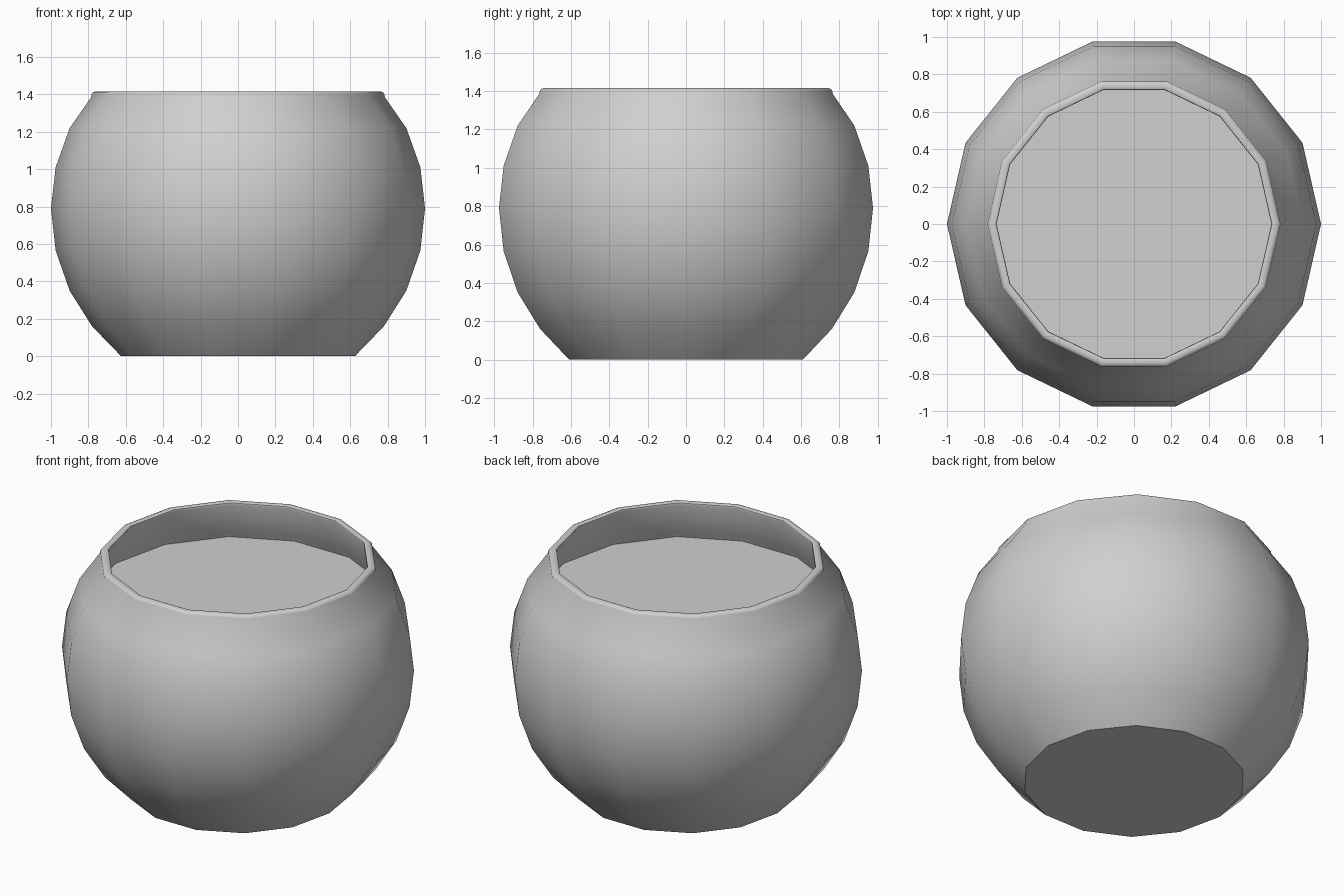
import bpy
import bmesh
import math
from mathutils import Vector

SIDES = 14
GREY = (0.627, 0.627, 0.627, 1)

cube = bpy.data.objects.get("Cube")
if cube:
    bpy.data.objects.remove(cube, do_unlink=True)

grey = bpy.data.materials.new("light grey")
grey.use_nodes = True
grey.diffuse_color = GREY
grey.node_tree.nodes["Principled BSDF"].inputs["Base Color"].default_value = GREY


def lathe(name, profile):
    """Revolve a (radius, height) profile around z into a faceted solid."""
    bm = bmesh.new()
    verts = [bm.verts.new((r, 0, z)) for r, z in profile]
    edges = [bm.edges.new(pair) for pair in zip(verts, verts[1:])]
    bmesh.ops.spin(bm, geom=verts + edges, cent=Vector(), axis=(0, 0, 1),
                   angle=math.tau, steps=SIDES)
    bmesh.ops.remove_doubles(bm, verts=bm.verts, dist=0.0005)
    bmesh.ops.recalc_face_normals(bm, faces=bm.faces)
    mesh = bpy.data.meshes.new(name)
    bm.to_mesh(mesh)
    bm.free()
    mesh.materials.append(grey)
    obj = bpy.data.objects.new(name, mesh)
    bpy.context.collection.objects.link(obj)
    bpy.ops.object.select_all(action='DESELECT')
    obj.select_set(True)
    bpy.context.view_layer.objects.active = obj
    bpy.ops.object.shade_smooth_by_angle(angle=math.radians(40))


# Round bowl: outer wall, rounded rim, inner wall
outer = [(0, 0), (0.625, 0), (0.78, 0.16), (0.9, 0.35), (0.975, 0.565),
         (1, 0.79), (0.975, 1.01), (0.9, 1.22)]
rim = [(0.785, 1.385), (0.783, 1.4), (0.776, 1.41), (0.765, 1.415),
       (0.745, 1.415), (0.737, 1.411), (0.735, 1.4)]
inner = [(0.825, 1.19), (0.895, 1.0), (0.92, 0.79), (0.895, 0.58),
         (0.825, 0.39), (0.72, 0.22), (0.57, 0.08), (0, 0.08)]
lathe("bowl", outer + rim + inner)

# Flat liquid surface just below the rim
lathe("liquid", [(0, 1.155), (0.85, 1.155), (0.86, 1.12), (0, 1.12)])
